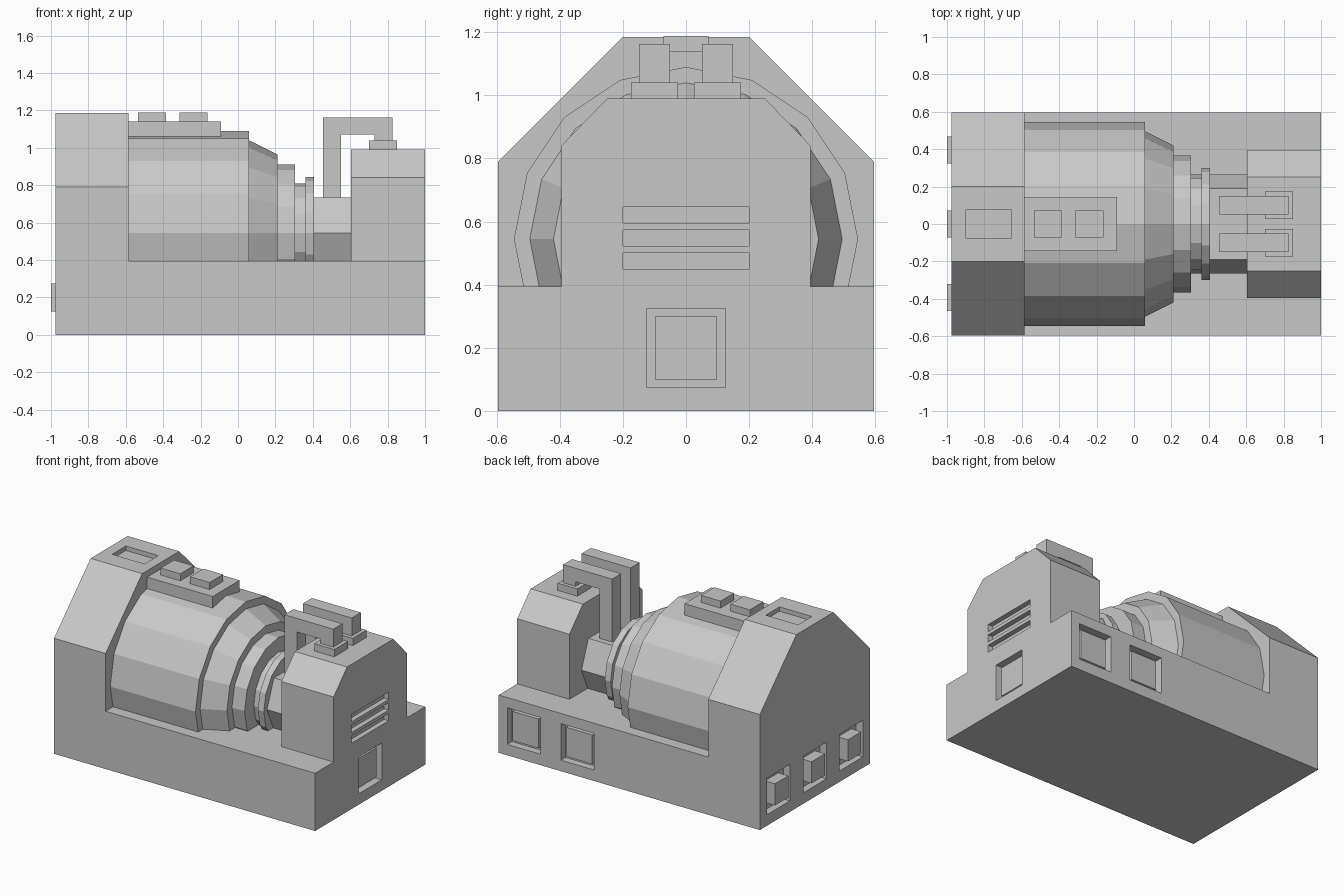
import bpy, bmesh, math
from mathutils import Vector

if "Cube" in bpy.data.objects:
    bpy.data.objects.remove(bpy.data.objects["Cube"], do_unlink=True)

GREY = (0.58, 0.58, 0.58, 1)
grey = bpy.data.materials.new("plain_grey")
grey.use_nodes = True
grey.diffuse_color = GREY
grey.node_tree.nodes["Principled BSDF"].inputs["Base Color"].default_value = GREY

BASE_TOP = 0.395
AXIS = 0.545


def finish(name, bm):
    bmesh.ops.recalc_face_normals(bm, faces=bm.faces)
    mesh = bpy.data.meshes.new(name)
    bm.to_mesh(mesh)
    bm.free()
    mesh.materials.append(grey)
    obj = bpy.data.objects.new(name, mesh)
    bpy.context.collection.objects.link(obj)
    return obj


def box(name, x, y, z):
    bm = bmesh.new()
    bmesh.ops.create_cube(bm, size=1)
    for v in bm.verts:
        v.co = Vector([(a + b) / 2 + c * (b - a) for (a, b), c in zip((x, y, z), v.co)])
    return finish(name, bm)


def extrude(name, points, direction):
    """Solid prism from a flat outline."""
    bm = bmesh.new()
    face = bm.faces.new([bm.verts.new(p) for p in points])
    new = bmesh.ops.extrude_face_region(bm, geom=[face])["geom"]
    bmesh.ops.translate(bm, vec=direction,
                        verts=[v for v in new if isinstance(v, bmesh.types.BMVert)])
    return finish(name, bm)


def gabled(name, x0, x1, half, shoulder, roof_half, top):
    """Block with chamfered upper corners, running along x."""
    side = [(half, BASE_TOP), (half, shoulder), (roof_half, top)]
    outline = side + [(-y, z) for y, z in reversed(side)]
    return extrude(name, [(x0, y, z) for y, z in outline], (x1 - x0, 0, 0))


def drum(name, x0, x1, r0, r1):
    """Sixteen sided drum lying along x, cut off just inside the base."""
    bm = bmesh.new()
    rings = []
    for x, r in ((x0, r0), (x1, r1)):
        angles = [math.tau * i / 16 for i in range(16)]
        rings.append([bm.verts.new((x, r * math.cos(a), AXIS + r * math.sin(a))) for a in angles])
    for i in range(16):
        j = (i + 1) % 16
        bm.faces.new((rings[0][i], rings[0][j], rings[1][j], rings[1][i]))
    bm.faces.new(rings[0])
    bm.faces.new(rings[1])
    geom = bm.verts[:] + bm.edges[:] + bm.faces[:]
    bmesh.ops.bisect_plane(bm, geom=geom, plane_co=(0, 0, BASE_TOP - 0.02),
                           plane_no=(0, 0, 1), clear_inner=True)
    bmesh.ops.holes_fill(bm, edges=[e for e in bm.edges if e.is_boundary])
    return finish(name, bm)


def cut(target, x, y, z):
    cutter = box("cutter", x, y, z)
    cutter.hide_render = True
    mod = target.modifiers.new("recess", "BOOLEAN")
    mod.operation = "DIFFERENCE"
    mod.solver = "EXACT"
    mod.object = cutter
    bpy.context.view_layer.objects.active = target
    bpy.ops.object.modifier_apply(modifier=mod.name)
    bpy.data.objects.remove(cutter, do_unlink=True)


def around(c, h):
    return (c - h, c + h)


# Main blocks
base = box("base", (-0.975, 1), (-0.595, 0.595), (0, BASE_TOP))
housing = gabled("rear_housing", -0.975, -0.585, 0.595, 0.79, 0.2, 1.185)
tower = gabled("front_tower", 0.605, 1, 0.395, 0.84, 0.25, 0.99)

# Stepped drum
drum("main_drum", -0.6, 0.06, 0.545, 0.545)
drum("drum_cone", 0.06, 0.21, 0.495, 0.42)
drum("drum_disc", 0.21, 0.305, 0.365, 0.365)
drum("drum_neck", 0.305, 0.36, 0.265, 0.265)
drum("drum_collar", 0.36, 0.405, 0.3, 0.3)
shaft_side = [(0.19, BASE_TOP - 0.02), (0.265, AXIS), (0.19, 0.733)]
shaft = shaft_side + [(-y, z) for y, z in reversed(shaft_side)]
extrude("shaft", [(0.4, y, z) for y, z in shaft], (0.21, 0, 0))

# Platform with two buttons on the drum
box("drum_platform", (-0.59, -0.09), around(0, 0.145), (1.03, 1.14))
for i, x in enumerate((-0.46, -0.238)):
    box(f"platform_button_{i + 1}", around(x, 0.074), around(0, 0.072), (1.13, 1.188))

# Pipe brackets from the shaft to the tower
bracket = [(0.455, 0.7), (0.455, 1.163), (0.825, 1.163), (0.825, 1.03),
           (0.73, 1.03), (0.73, 1.07), (0.55, 1.07), (0.55, 0.7)]
for side, s in (("left", 1), ("right", -1)):
    extrude(f"{side}_bracket", [(x, s * 0.1 - 0.049, z) for x, z in bracket], (0, 0.098, 0))
    box(f"{side}_bracket_foot", (0.7, 0.85), around(s * 0.1, 0.074), (0.98, 1.04))

# Recess in the housing roof and vent slots in the tower
cut(housing, (-0.9, -0.655), around(0, 0.074), (1.155, 1.3))
for z in (0.475, 0.548, 0.621):
    cut(tower, (0.965, 1.1), around(0, 0.2), around(z, 0.025))

# Square recesses in the base, holding panels and knobs
HOLE_Z = (0.075, 0.325)
PANEL_Z = (0.1, 0.3)
cut(base, (0.95, 1.1), around(0, 0.125), HOLE_Z)
box("end_panel", (0.94, 0.98), around(0, 0.098), PANEL_Z)
for i, x in enumerate((0.81, 0.405)):
    cut(base, around(x, 0.125), (0.545, 0.7), HOLE_Z)
    box(f"back_panel_{i + 1}", around(x, 0.098), (0.535, 0.575), PANEL_Z)
for i, y in enumerate((-0.393, 0, 0.395)):
    cut(base, (-1.1, -0.925), around(y, 0.125), HOLE_Z)
    box(f"end_knob_{i + 1}", (-1, -0.915), around(y, 0.072), around(0.2, 0.074))
